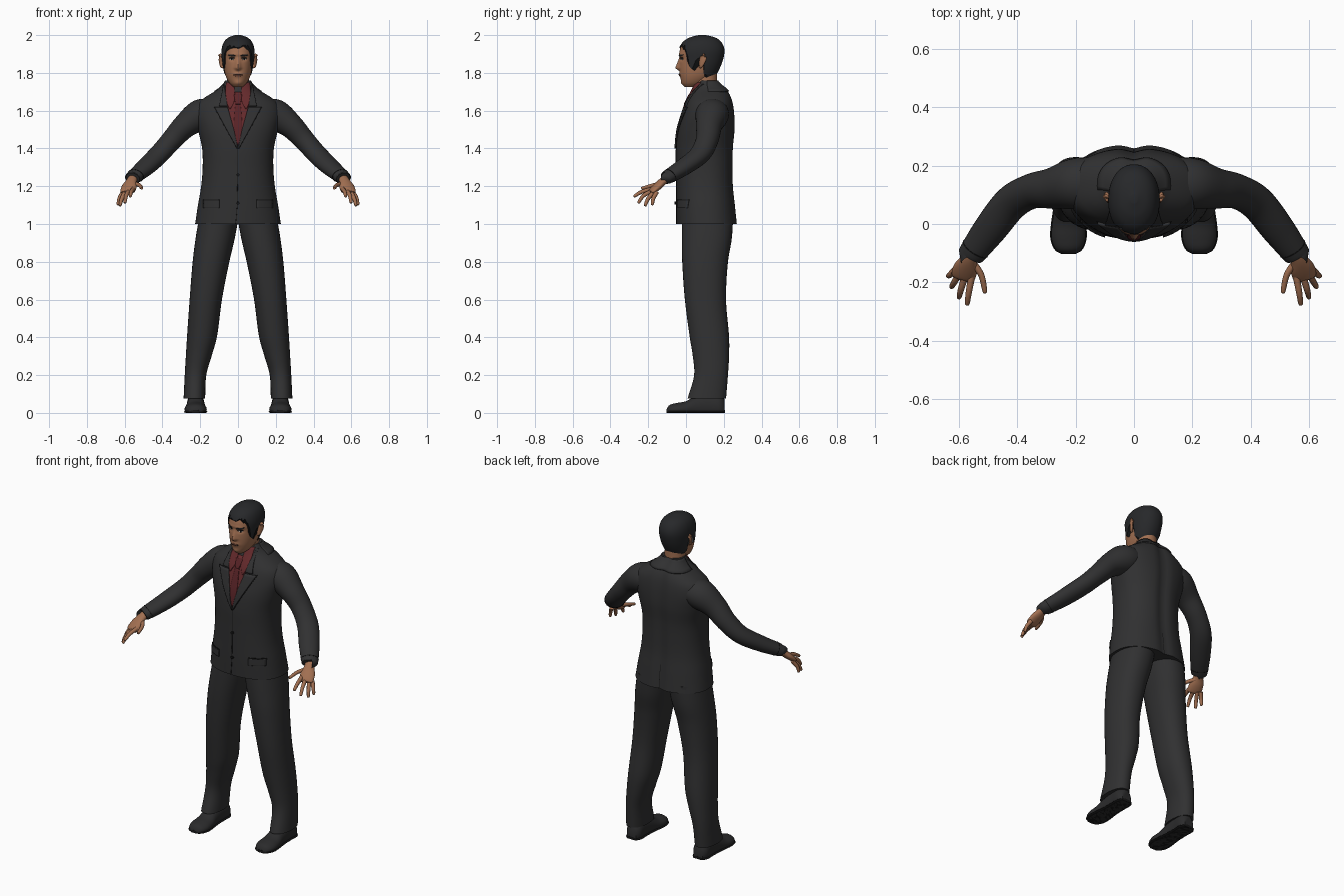
import bpy, bmesh, random
from math import sin, cos, pi, exp, sqrt, atan2, copysign, radians
from mathutils import Vector

random.seed(4)
if "Cube" in bpy.data.objects:
    bpy.data.objects.remove(bpy.data.objects["Cube"])


def material(name, r, g, b):
    m = bpy.data.materials.new(name)
    m.use_nodes = True
    m.diffuse_color = (r, g, b, 1)
    node = next(n for n in m.node_tree.nodes if n.type == 'BSDF_PRINCIPLED')
    node.inputs["Base Color"].default_value = (r, g, b, 1)
    node.inputs["Roughness"].default_value = .8
    return m


SUIT = material("suit charcoal", .03, .03, .031)
SHOE = material("shoe black", .024, .024, .025)
HAIR = material("hair black", .02, .021, .023)
SKIN = material("skin", .36, .16, .083)
LIPS = material("lips", .24, .09, .055)
SHIRT = material("shirt red", .13, .023, .025)
TIE = material("tie red", .1, .017, .02)
TRIM = material("trim black", .008, .008, .008)
EYE = material("eye white", .4, .36, .32)
parts = []


def sample(rows, k):
    """Smooth interpolation of keyed rows; the first item is the key."""
    i = 0
    while i < len(rows) - 2 and k > rows[i + 1][0]:
        i += 1
    a, b = rows[i], rows[i + 1]
    p, q = rows[max(i - 1, 0)], rows[min(i + 2, len(rows) - 1)]
    h = b[0] - a[0]
    t = min(max((k - a[0]) / h, 0), 1)
    out = []
    for j in range(1, len(a)):
        m0 = (b[j] - p[j]) / (b[0] - p[0]) * h
        m1 = (q[j] - a[j]) / (q[0] - a[0]) * h
        d = b[j] - a[j]
        out.append(a[j] + t * (m0 + t * (3 * d - 2 * m0 - m1 + t * (m0 + m1 - 2 * d))))
    return out


def grid(name, f, nu, nv, mat, closed=True, thick=0):
    """Mesh from f(u, v); closed parts are tubes with capped ends."""
    bm = bmesh.new()
    cols = nu if closed else nu + 1
    vs = [[bm.verts.new(f(i / nu, j / nv)) for i in range(cols)] for j in range(nv + 1)]
    for j in range(nv):
        for i in range(nu):
            k = (i + 1) % cols
            bm.faces.new((vs[j][i], vs[j][k], vs[j + 1][k], vs[j + 1][i]))
    if closed:
        bm.faces.new(vs[0][::-1])
        bm.faces.new(vs[-1])
        bmesh.ops.recalc_face_normals(bm, faces=bm.faces)
    else:
        bm.normal_update()
        side = sum(p.normal.dot(p.calc_center_median() * Vector((1, 1, 0)) - Vector((0, .1, 0)))
                   for p in bm.faces)
        if side < 0:
            bmesh.ops.reverse_faces(bm, faces=bm.faces)
    me = bpy.data.meshes.new(name)
    bm.to_mesh(me)
    bm.free()
    me.materials.append(mat)
    ob = bpy.data.objects.new(name, me)
    bpy.context.collection.objects.link(ob)
    parts.append(ob)
    if thick:
        mod = ob.modifiers.new("Thickness", 'SOLIDIFY')
        mod.thickness, mod.offset = thick, -1
    return ob


def body(rows, n=2, bump=None):
    """Upright form from rows (z, x0, x1, y0, y1): a point by angle, and by front x."""
    def at(a, z):
        x0, x1, y0, y1 = sample(rows, z)
        c, s = cos(a), sin(a)
        x = (x0 + x1) / 2 + (x1 - x0) / 2 * copysign(abs(c) ** (2 / n), c)
        y = (y0 + y1) / 2 + (y1 - y0) / 2 * copysign(abs(s) ** (2 / n), s)
        return Vector((x, y + (bump(x, z, s) if bump else 0), z))

    def front(x, z, lift=0):
        r = min(abs(x) / sample(rows, z)[1], .99) ** (n / 2)
        return at(atan2(-sqrt(1 - r * r), copysign(r, x)), z) - Vector((0, lift, 0))
    return at, front


def upright(name, at, lo, hi, mat, nu=40, nv=40):
    return grid(name, lambda u, v: at(2 * pi * u, lo + (hi - lo) * v), nu, nv, mat)


def tube(name, rows, mat, sx=1, nu=20, nv=24):
    """Tube along rows (x, y, z, width, height)."""
    keyed = [(i, *r) for i, r in enumerate(rows)]
    end = len(rows) - 1

    def f(u, v):
        x, y, z, a, b = sample(keyed, v * end)
        t = Vector(sample(keyed, v * end + .05)[:3]) - Vector(sample(keyed, v * end - .05)[:3])
        side = t.cross((0, 0, 1)).normalized()
        up = side.cross(t).normalized()
        p = Vector((x, y, z)) + side * a * cos(2 * pi * u) + up * b * sin(2 * pi * u)
        p.x *= sx
        return p
    return grid(name, f, nu, nv, mat)


def plate(name, front, edges, lift, mat, sx=1, nu=8, nv=14):
    """Thin panel on a front surface; edges are rows (z, x from, x to)."""
    def f(u, v):
        z = edges[0][0] + (edges[-1][0] - edges[0][0]) * v
        a, b = sample(edges, z)
        return front(sx * (a + (b - a) * u), z, lift)
    return grid(name, f, nu, nv, mat, False, lift)


def bell(x, c, w):
    return exp(-((x - c) / w) ** 2)


# Jacket with a shallow groove down the back
torso = [(z, -w, w, f, b) for z, w, f, b in (
    (1, .227, -.05, .272), (1.1, .212, -.052, .262), (1.2, .195, -.052, .252),
    (1.3, .187, -.052, .25), (1.4, .19, -.052, .252), (1.5, .212, -.042, .26),
    (1.58, .228, -.02, .258), (1.64, .212, 0, .25), (1.68, .16, .02, .238),
    (1.71, .11, .036, .22), (1.74, .078, .05, .185), (1.76, .066, .065, .17))]
jacket, chest = body(torso, 2.3, lambda x, z, s: -.014 * bell(x, 0, .03) if s > 0 else 0)
upright("jacket", jacket, 1, 1.76, SUIT, 72, 60)
grid("jacket_collar", lambda u, v: jacket(pi * (u * 1.1 - .05), 1.7 + .055 * v)
     + Vector((0, .006, .004)), 30, 5, SUIT, False, .008)

# Shirt, tie, lapels and closure
plate("shirt_front", chest, [(1.42, -.002, .002), (1.7, -.075, .075)], .003, SHIRT, nu=20)
plate("tie", chest, [(1.42, -.004, .004), (1.5, -.022, .022), (1.64, -.013, .013)], .006, TIE)
plate("tie_knot", chest, [(1.635, -.012, .012), (1.685, -.022, .022)], .009, TIE)
for sx, side in ((1, "left"), (-1, "right")):
    plate(side + "_shirt_collar", chest, [(1.61, .04, .045), (1.66, .018, .066), (1.75, .022, .064)],
          .008, SHIRT, sx)
    plate(side + "_lapel", chest, [(1.4, .0, .004), (1.5, .022, .06), (1.62, .055, .125)], .009, SUIT, sx)
    plate(side + "_upper_lapel", chest, [(1.625, .056, .1), (1.74, .074, .077)], .009, SUIT, sx)
    plate(side + "_lapel_edge", chest, [(1.4, .004, .007), (1.5, .06, .063), (1.62, .125, .128)],
          .003, TRIM, sx, 1)
    plate(side + "_pocket_flap", chest, [(1.085, .1, .185), (1.125, .1, .185)], .007, SUIT, sx)
    plate(side + "_pocket_seam", chest, [(1.125, .1, .185), (1.129, .1, .185)], .005, TRIM, sx)
plate("jacket_closure", chest, [(1, -.014, -.011), (1.1, -.006, -.003), (1.42, -.002, .001)],
      .002, TRIM, nu=1, nv=30)
for z in (1.11, 1.26):
    plate("button", chest, [(z - .008, -.003, .003), (z, -.009, .009), (z + .008, -.003, .003)],
          .008, TRIM)
grid("back_vent", lambda u, v: jacket(pi / 2 + .008 * (u - .5), 1 + .14 * v) + Vector((0, .002, 0)),
     2, 6, TRIM, False)

# Arms, hands, trousers and shoes on both sides
trousers = ((.075, .174, .288, .008, .212), (.2, .168, .282, .043, .222), (.3, .14, .276, .036, .228),
            (.4, .112, .27, .02, .228), (.6, .085, .256, -.006, .212), (.8, .046, .24, -.02, .222),
            (.92, .018, .225, -.022, .242), (1.04, -.004, .205, -.02, .25))
shoe = ((-.103, .018, .018), (-.09, .042, .04), (-.05, .058, .052), (0, .056, .062),
        (.05, .049, .09), (.12, .046, .11), (.18, .046, .1), (.205, .03, .07))


def shoe_shape(sx, grow=0, top=1):
    def f(u, v):
        y = -.103 + .308 * v
        w, h = sample(shoe, y)
        h = min(h, top)
        return Vector((sx * (.224 + (w + grow) * cos(2 * pi * u)), y * (1 + grow),
                       max(0, h * (.35 + .65 * sin(2 * pi * u)))))
    return f


for sx, side in ((1, "left"), (-1, "right")):
    tube(side + "_sleeve", [(.13, .14, 1.59, .085, .07), (.2, .137, 1.575, .088, .084),
         (.28, .122, 1.52, .07, .066), (.35, .112, 1.445, .06, .056), (.42, .072, 1.367, .06, .05),
         (.49, -.015, 1.3, .057, .044), (.55, -.095, 1.25, .047, .036),
         (.558, -.107, 1.243, .043, .031)], SUIT, sx, 28, 42)
    tube(side + "_cuff_seam", [(.541, -.083, 1.257, .05, .039), (.543, -.086, 1.255, .05, .039)],
         TRIM, sx, 24, 1)
    tube(side + "_palm", [(.55, -.085, 1.252, .026, .02), (.564, -.12, 1.228, .029, .02),
         (.575, -.15, 1.2, .041, .02), (.584, -.178, 1.175, .041, .016),
         (.587, -.188, 1.167, .034, .009)], SKIN, sx)
    fingers = {"index": ((.555, -.18, 1.185), (.565, -.235, 1.17), (.57, -.272, 1.148)),
               "middle": ((.578, -.178, 1.175), (.592, -.225, 1.15), (.598, -.25, 1.115)),
               "ring": ((.597, -.168, 1.17), (.615, -.2, 1.135), (.624, -.215, 1.1)),
               "little": ((.61, -.155, 1.168), (.628, -.173, 1.135), (.635, -.178, 1.105)),
               "thumb": ((.552, -.13, 1.215), (.522, -.175, 1.205), (.51, -.23, 1.19))}
    for finger, (a, b, c) in fingers.items():
        tip = Vector(c) + (Vector(c) - Vector(b)).normalized() * .006
        tube(side + "_" + finger + "_finger", [(*a, .012, .012), (*b, .0105, .0105),
             (*c, .008, .008), (*tip, .002, .002)], SKIN, sx, 10, 12)
    leg = body([(z, *sorted((sx * a, sx * b)), f, k) for z, a, b, f, k in trousers], 2.2)[0]
    upright(side + "_trouser_leg", leg, .075, 1.04, SUIT, 36, 40)
    grid(side + "_shoe", shoe_shape(sx), 28, 30, SHOE)
    grid(side + "_sole", shoe_shape(sx, .004, .016), 20, 30, TRIM)


# Head with modelled nose, sockets, brow, lips and chin
def face(x, z, s):
    if s > -.2:
        return 0
    nose = max(0, min((1.885 - z) / .055, (z - 1.808) / .016, 1))
    y = -.021 * nose * bell(x, 0, .009 + .006 * nose)
    y += .008 * bell(abs(x), .032, .015) * bell(z, 1.875, .011)
    y -= .004 * bell(z, 1.897, .009) * bell(abs(x), .025, .03)
    return y - .005 * bell(z, 1.79, .011) * bell(x, 0, .024) - .006 * bell(z, 1.745, .014) * bell(x, 0, .02)


skull = [(z, -w, w, f, b) for z, w, f, b in (
    (1.725, .024, -.005, .06), (1.745, .045, -.02, .1), (1.78, .064, -.03, .145),
    (1.82, .074, -.034, .17), (1.87, .08, -.034, .19), (1.92, .082, -.033, .198),
    (1.96, .07, -.012, .182), (1.983, .046, .025, .15), (1.995, .012, .07, .1))]
head, brow = body(skull, 2.15, face)
upright("head", head, 1.725, 1.995, SKIN, 96, 70)
neck = body([(1.6, -.06, .06, .04, .17), (1.7, -.06, .06, .046, .165), (1.82, -.056, .056, .03, .165)])[0]
upright("neck", neck, 1.6, 1.82, SKIN, 32, 8)

# Short hair with a ragged edge, following the skull
hairline = ((-1, 1.936), (-.8, 1.94), (-.6, 1.9), (-.42, 1.835), (-.28, 1.835), (-.12, 1.88),
            (.1, 1.88), (.3, 1.8), (1, 1.782))
ragged = [random.uniform(-.008, .006) for _ in range(97)]


def hair(u, v):
    low = sample(hairline, sin(2 * pi * u))[0] + ragged[round(u * 96)]
    p = head(2 * pi * u, low + (1.995 - low) * sin(v * pi / 2))
    return p + (p - Vector((0, .08, 1.87))).normalized() * .006


grid("hair", hair, 96, 24, HAIR)

# Ears and painted face details
for sx, side in ((1, "left"), (-1, "right")):
    tube(side + "_ear", [(.079, .075, 1.828, .006, .006), (.086, .08, 1.84, .008, .013),
         (.091, .088, 1.868, .008, .019), (.093, .094, 1.888, .007, .016),
         (.088, .092, 1.9, .003, .005)], SKIN, sx, 16, 14)
    plate(side + "_eyebrow", brow, [(1.886, .016, .028), (1.892, .016, .05), (1.898, .034, .054)],
          .003, HAIR, sx, 10, 5)
    plate(side + "_eye", brow, [(1.868, .028, .036), (1.873, .021, .045), (1.878, .026, .04)],
          .002, EYE, sx, 8, 5)
    plate(side + "_iris", brow, [(1.868, .03, .036), (1.879, .029, .037)], .003, TRIM, sx, 4, 4)
    plate(side + "_upper_lid", brow, [(1.877, .019, .047), (1.88, .022, .044)], .004, TRIM, sx, 8, 2)
plate("lips", brow, [(1.781, -.01, .01), (1.789, -.024, .024), (1.796, -.01, .01)], .002, LIPS, nu=12)
plate("mouth_line", brow, [(1.788, -.023, .023), (1.79, -.023, .023)], .003, TRIM, nu=12, nv=1)

# Smooth shading with sharp hems and edges
bpy.ops.object.select_all(action='DESELECT')
for ob in parts:
    ob.select_set(True)
bpy.context.view_layer.objects.active = parts[0]
bpy.ops.object.shade_smooth_by_angle(angle=radians(50))
